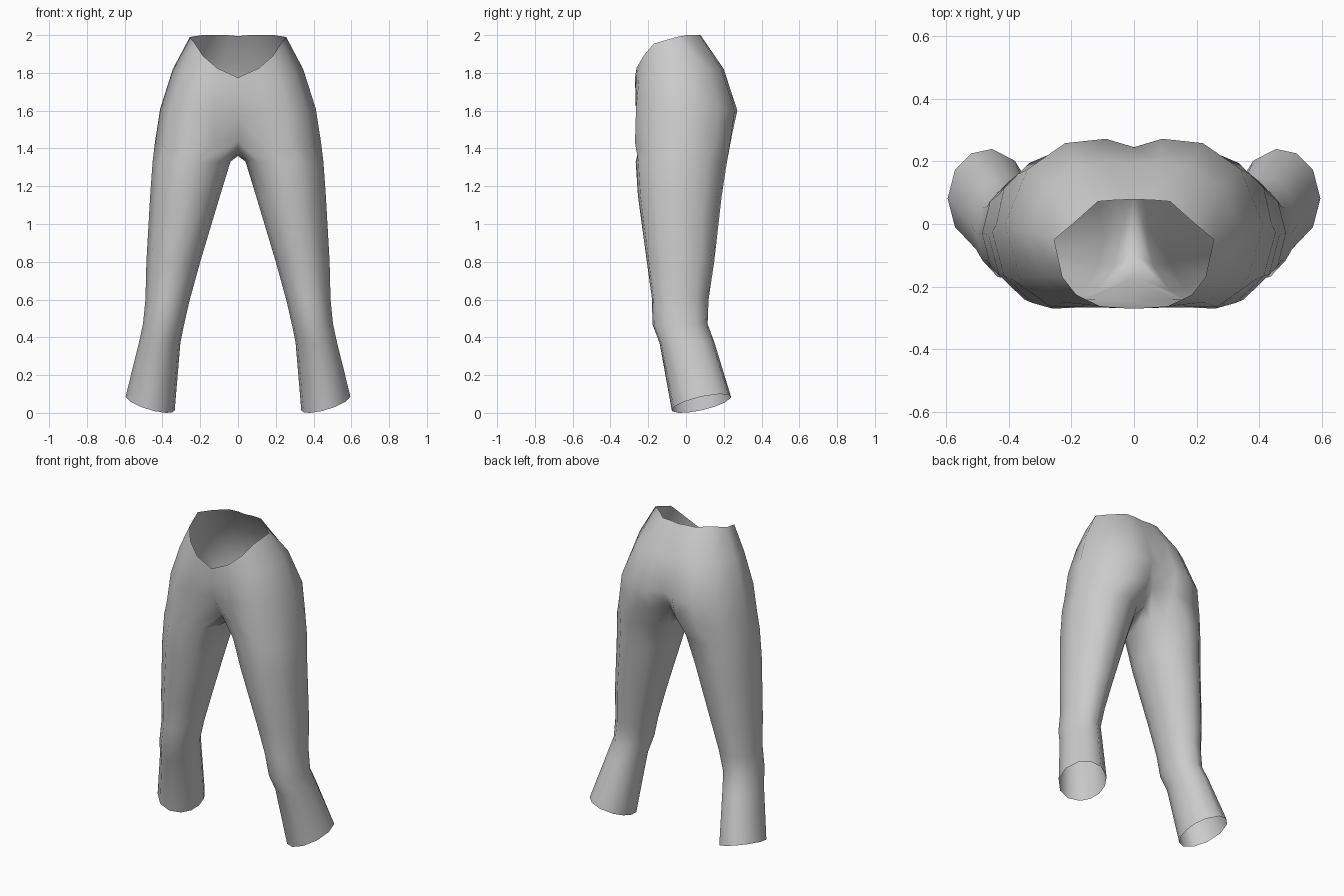
import bpy, bmesh, math

cloth = bpy.data.materials.new("grey_cloth")
cloth.diffuse_color = (0.6, 0.6, 0.6, 1)

# Half rings of the hips, from front centre round the outside to back centre
HIPS = [
    [(0, -.27, 1.775), (.11, -.262, 1.825), (.185, -.225, 1.89), (.228, -.17, 1.955), (.255, -.05, 1.99),
     (.19, .005, 2), (.115, .072, 2), (.055, .077, 2), (0, .078, 1.995)],
    [(0, -.268, 1.69), (.12, -.266, 1.72), (.225, -.25, 1.76), (.3, -.17, 1.8), (.345, -.02, 1.82),
     (.275, .12, 1.82), (.175, .185, 1.82), (.08, .2, 1.82), (0, .195, 1.82)],
    [(0, -.25, 1.57), (.13, -.265, 1.59), (.265, -.265, 1.6), (.365, -.17, 1.61), (.412, 0, 1.61),
     (.34, .175, 1.61), (.22, .258, 1.6), (.09, .272, 1.6), (0, .245, 1.62)],
    [(0, -.17, 1.44), (.12, -.24, 1.44), (.26, -.27, 1.43), (.385, -.18, 1.43), (.44, 0, 1.43),
     (.37, .16, 1.44), (.235, .237, 1.45), (.095, .245, 1.48), (0, .17, 1.5)],
]
# Seam between the legs, back to front
CROTCH = [(0, .1, 1.4), (0, 0, 1.36), (0, -.1, 1.37)]
# Leg rings: height, inner x, outer x, front y, back y, slope in x, slope in y
LEG = [
    (1.33, .04, .452, -.27, .218, 0, 0),
    (1.15, .095, .465, -.258, .19, 0, 0),
    (.80, .2, .485, -.21, .15, 0, 0),
    (.60, .255, .49, -.182, .12, 0, 0),
    (.47, .285, .503, -.18, .115, 0, 0),
    (.37, .305, .525, -.142, .152, 0, 0),
    (.05, .335, .595, -.077, .24, .28, .22),
]
ANGLES = [-130, -100, -68, -35, 0, 35, 65, 95, 130, 155, 180, 205]


def leg_ring(z, x0, x1, y0, y1, sx, sy):
    ring = []
    for a in ANGLES:
        dx = (x1 - x0) / 2 * math.cos(math.radians(a))
        dy = (y1 - y0) / 2 * math.sin(math.radians(a))
        ring.append(((x0 + x1) / 2 + dx, (y0 + y1) / 2 + dy, z + sx * dx + sy * dy))
    return ring


def bridge(bm, upper, lower, closed):
    n = len(upper)
    for i in range(n if closed else n - 1):
        j = (i + 1) % n
        bm.faces.new((upper[i], lower[i], lower[j], upper[j])).smooth = True


bm = bmesh.new()
add = lambda pts: [bm.verts.new(p) for p in pts]

# Hips
rows = [add(r) for r in HIPS]
for a, b in zip(rows, rows[1:]):
    bridge(bm, a, b, False)

# Leg, starting from the lowest hip row plus the crotch seam
rows = [rows[-1] + add(CROTCH)] + [add(leg_ring(*r)) for r in LEG]
for a, b in zip(rows, rows[1:]):
    bridge(bm, a, b, True)

mesh = bpy.data.meshes.new("trousers")
bm.to_mesh(mesh)
bm.free()
mesh.materials.append(cloth)
trousers = bpy.data.objects.new("trousers", mesh)
bpy.context.collection.objects.link(trousers)

# Other half
mirror = trousers.modifiers.new("mirror", 'MIRROR')
mirror.use_clip = True
mirror.merge_threshold = 0.001
